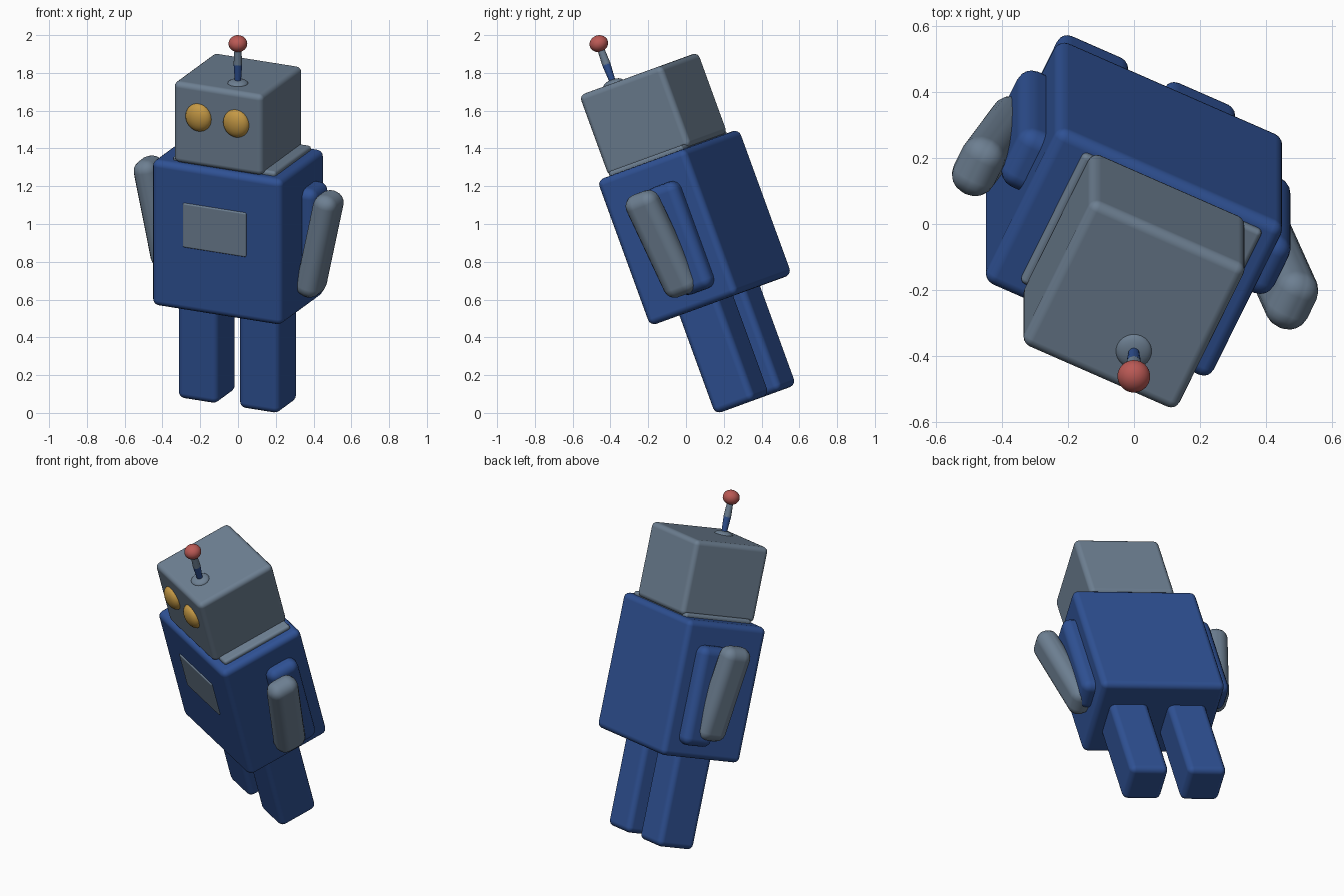
import bpy
import bmesh
from math import radians
from mathutils import Matrix, Vector

cube = bpy.data.objects.get("Cube")
if cube:
    bpy.data.objects.remove(cube, do_unlink=True)

# Whole figure is turned about its own axis, then leans forward
POSE = (Matrix.Rotation(radians(20), 4, 'X')
        @ Matrix.Translation((0, 0.378, 0))
        @ Matrix.Rotation(radians(-25), 4, 'Z'))


def material(name, rgb):
    mat = bpy.data.materials.new(name)
    mat.use_nodes = True
    colour = (*rgb, 1)
    mat.diffuse_color = colour
    mat.node_tree.nodes["Principled BSDF"].inputs["Base Color"].default_value = colour
    return mat


BLUE = material("blue", (0.028, 0.082, 0.295))
GREY = material("steel grey", (0.152, 0.212, 0.285))
GOLD = material("gold", (0.56, 0.32, 0.06))
RED = material("red", (0.49, 0.1, 0.09))


def add(name, bm, centre, size, mat, bevel=0, tilt=0):
    """Place a unit shape in the posed frame, with optional rounded edges."""
    bmesh.ops.scale(bm, vec=Vector(size), verts=bm.verts)
    mesh = bpy.data.meshes.new(name)
    bm.to_mesh(mesh)
    bm.free()
    mesh.materials.append(mat)
    obj = bpy.data.objects.new(name, mesh)
    bpy.context.collection.objects.link(obj)
    obj.matrix_world = (POSE @ Matrix.Translation(centre)
                        @ Matrix.Rotation(tilt, 4, 'Y'))
    if bevel:
        mod = obj.modifiers.new("rounded edges", 'BEVEL')
        mod.width = bevel
        mod.segments = 4
        mod.limit_method = 'ANGLE'
        mod.harden_normals = True
    for poly in mesh.polygons:
        poly.use_smooth = True
    return obj


def box(name, centre, size, mat, bevel, tilt=0):
    bm = bmesh.new()
    bmesh.ops.create_cube(bm, size=1)
    return add(name, bm, centre, size, mat, bevel, tilt)


def ball(name, centre, size, mat):
    bm = bmesh.new()
    bmesh.ops.create_uvsphere(bm, u_segments=24, v_segments=14, radius=0.5)
    return add(name, bm, centre, size, mat)


def rod(name, centre, r1, r2, length, mat):
    bm = bmesh.new()
    bmesh.ops.create_cone(bm, cap_ends=True, segments=16,
                          radius1=r1, radius2=r2, depth=1)
    return add(name, bm, centre, (1, 1, length), mat, 0.004)


# Torso, chest panel, collar and head
box("torso", (0, 0, 0.907), (0.76, 0.55, 0.82), BLUE, 0.035)
box("chest_panel", (-0.008, -0.27, 0.983), (0.37, 0.025, 0.25), GREY, 0.009)
box("collar", (0.02, 0.01, 1.32), (0.6, 0.46, 0.04), GREY, 0.016)
box("head", (0, 0, 1.545), (0.52, 0.515, 0.455), GREY, 0.03)

# Paired parts; the right arm is raised a little higher
for side, sign, lift in (("left", 1, 0), ("right", -1, 0.035)):
    box(side + "_leg", (sign * 0.179, -0.008, 0.25), (0.235, 0.25, 0.62), BLUE, 0.035)
    box(side + "_arm", (sign * 0.475, 0.008, 0.885 + lift), (0.135, 0.19, 0.6), GREY,
        0.062, sign * radians(12))
    box(side + "_arm_joint", (sign * 0.395, 0.085, 0.88), (0.12, 0.2, 0.6), BLUE, 0.05)
    ball(side + "_eye", (sign * 0.11, -0.255, 1.595), (0.15, 0.09, 0.155), GOLD)

# Antenna: mount, two-colour stem and knob
ball("antenna_mount", (0.06, -0.13, 1.77), (0.11, 0.11, 0.045), GREY)
rod("antenna_base", (0.06, -0.13, 1.83), 0.016, 0.023, 0.11, BLUE)
rod("antenna_stem", (0.06, -0.13, 1.925), 0.023, 0.018, 0.1, GREY)
ball("antenna_knob", (0.06, -0.13, 1.995), (0.1, 0.1, 0.088), RED)
